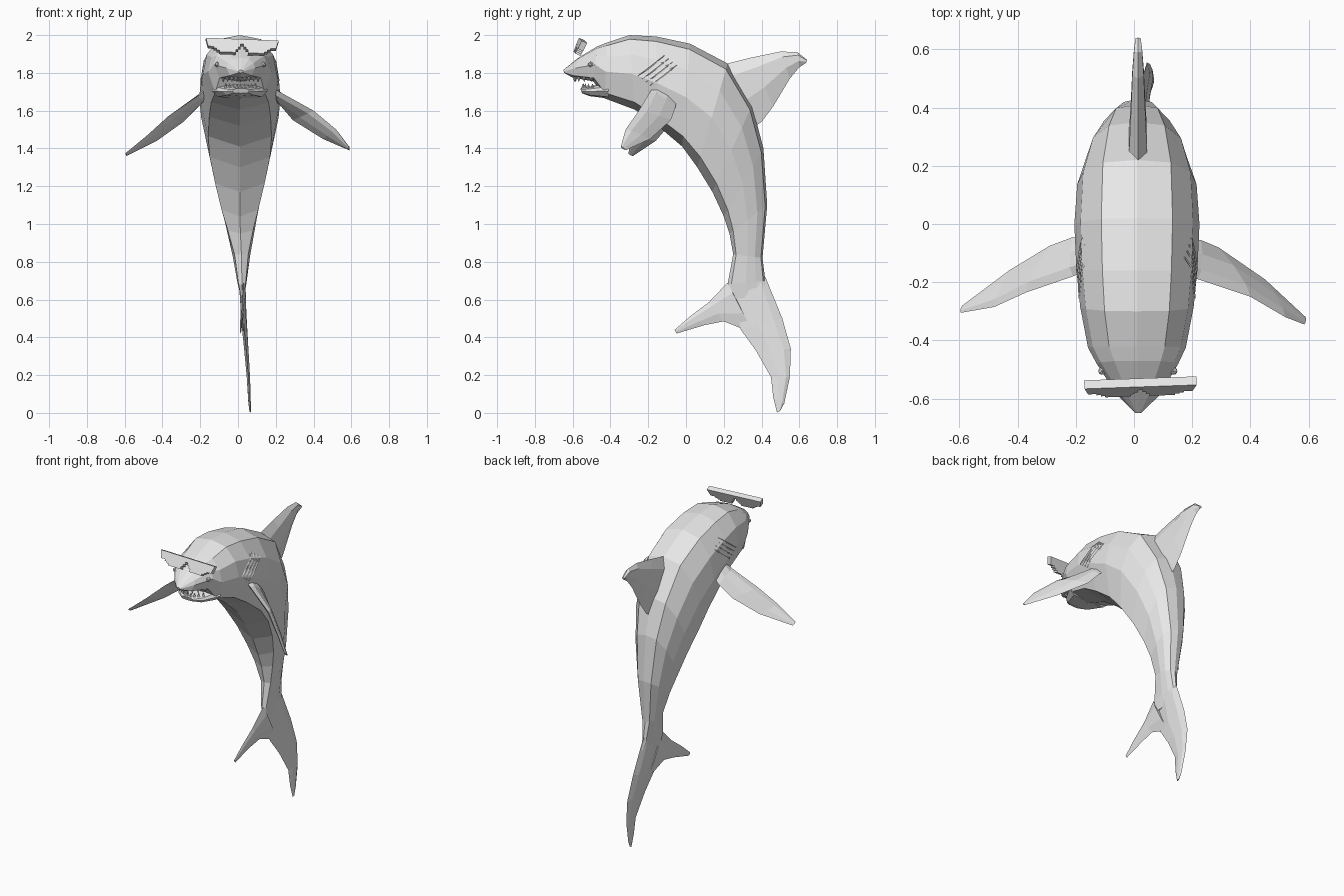
import bpy
import bmesh
import math
from mathutils import Vector, Matrix
from mathutils.bvhtree import BVHTree

if "Cube" in bpy.data.objects:
    bpy.data.objects.remove(bpy.data.objects["Cube"])

grey = bpy.data.materials.new("light grey")
grey.diffuse_color = (0.8, 0.8, 0.8, 1)
grey.use_nodes = True
grey.node_tree.nodes["Principled BSDF"].inputs["Base Color"].default_value = grey.diffuse_color


def finish(name, bm):
    bmesh.ops.recalc_face_normals(bm, faces=bm.faces[:])
    me = bpy.data.meshes.new(name)
    bm.to_mesh(me)
    bm.free()
    me.materials.append(grey)
    ob = bpy.data.objects.new(name, me)
    bpy.context.collection.objects.link(ob)
    return ob


def loft(name, rings):
    """Skin a row of closed rings and cap both ends."""
    bm = bmesh.new()
    vs = [[bm.verts.new(p) for p in r] for r in rings]
    n = len(vs[0])
    for a, b in zip(vs, vs[1:]):
        for i in range(n):
            j = (i + 1) % n
            bm.faces.new((a[i], a[j], b[j], b[i]))
    bm.faces.new(vs[0])
    bm.faces.new(vs[-1])
    return finish(name, bm)


# cross-section: sideways fraction, fraction of the way from back to belly
HALF = [(0.57, 0.055), (0.9, 0.26), (1, 0.52), (0.78, 0.9)]
SECTION = [(0, 0)] + HALF + [(0, 1)] + [(-u, v) for u, v in reversed(HALF)]


def body_rings(table):
    rings = []
    for ty, tz, by, bz, w, cx in table:
        top, bot = Vector((cx, ty, tz)), Vector((cx, by, bz))
        rings.append([top.lerp(bot, v) + Vector((u * w, 0, 0)) for u, v in SECTION])
    return rings


def fin(name, lead, trail, thick):
    """Blade between a leading and a trailing edge, thinning to the tip."""
    rings = []
    for i, (a, b) in enumerate(zip(lead, trail)):
        a, b = Vector(a), Vector(b)
        k = min(i, len(lead) - 2)
        along = Vector(lead[k + 1]) + Vector(trail[k + 1]) - Vector(lead[k]) - Vector(trail[k])
        t = thick * (1 - 0.75 * i / (len(lead) - 1))
        nrm = along.cross(b - a).normalized() * t
        p, q = a.lerp(b, 0.2), a.lerp(b, 0.6)
        rings.append([a, p + nrm, q + nrm, b, q - nrm, p - nrm])
    return loft(name, rings)


# body: back y, z, belly y, z, half width, centre x
body = loft("body", body_rings([
    (-0.65, 1.815, -0.645, 1.80, 0.012, 0.015),
    (-0.57, 1.88, -0.60, 1.775, 0.075, 0.015),
    (-0.47, 1.94, -0.49, 1.755, 0.14, 0.012),
    (-0.42, 1.96, -0.43, 1.665, 0.168, 0.01),
    (-0.30, 2.00, -0.27, 1.605, 0.195, 0.01),
    (-0.16, 1.993, -0.15, 1.52, 0.208, 0.01),
    (0.02, 1.955, -0.02, 1.41, 0.215, 0.01),
    (0.22, 1.85, 0.06, 1.30, 0.205, 0.01),
    (0.35, 1.63, 0.14, 1.17, 0.168, 0.01),
    (0.41, 1.40, 0.20, 1.04, 0.125, 0.01),
    (0.43, 1.10, 0.23, 0.95, 0.085, 0.013),
    (0.405, 0.82, 0.25, 0.84, 0.046, 0.018),
    (0.42, 0.70, 0.22, 0.68, 0.024, 0.021),
    (0.45, 0.62, 0.22, 0.60, 0.008, 0.025)]))

# lower jaw
loft("lower_jaw", body_rings([
    (-0.56, 1.718, -0.55, 1.692, 0.045, 0.015),
    (-0.51, 1.728, -0.51, 1.677, 0.095, 0.013),
    (-0.41, 1.75, -0.41, 1.664, 0.15, 0.01)]))

# teeth, upper row pointing down and lower row pointing up
bm = bmesh.new()
for i in range(9):
    t = (i - 4) / 4
    for x, y, z, turn in ((0.092 * t, -0.59 + 0.09 * t * t, 1.764, math.pi),
                          (0.078 * t, -0.545 + 0.05 * t * t, 1.732, 0)):
        bmesh.ops.create_cone(bm, segments=4, radius1=0.01, radius2=0, depth=0.026,
                              matrix=Matrix.Translation((0.014 + x, y, z)) @ Matrix.Rotation(turn, 4, 'X'))
finish("teeth", bm)

# tail fin: long lobe and short lobe
TX = (0.02, 0.033, 0.044, 0.055, 0.061, 0.065)
long_lead = [(0.42, 0.72), (0.51, 0.50), (0.555, 0.34), (0.55, 0.19), (0.52, 0.05), (0.498, 0.01)]
long_trail = [(0.25, 0.70), (0.29, 0.44), (0.37, 0.33), (0.45, 0.19), (0.462, 0.08), (0.482, 0.002)]
fin("tail_long_lobe", [(x, *p) for x, p in zip(TX, long_lead)],
    [(x, *p) for x, p in zip(TX, long_trail)], 0.016)
short_lead = [(0.22, 0.69), (0.12, 0.585), (0.02, 0.51), (-0.06, 0.44)]
short_trail = [(0.36, 0.42), (0.20, 0.485), (0.10, 0.465), (-0.05, 0.42)]
SX = (0.03, 0.022, 0.018, 0.014)
fin("tail_short_lobe", [(x, *p) for x, p in zip(SX, short_lead)],
    [(x, *p) for x, p in zip(SX, short_trail)], 0.012)

# dorsal fin
dl = [(0.15, 1.86), (0.22, 1.85), (0.35, 1.882), (0.50, 1.913), (0.59, 1.91), (0.64, 1.87)]
dt = [(0.34, 1.50), (0.40, 1.54), (0.46, 1.62), (0.55, 1.77), (0.60, 1.83), (0.638, 1.855)]
fin("dorsal_fin", [(0.014, *p) for p in dl], [(0.014, *p) for p in dt], 0.036)

# pectoral fins
fin("right_pectoral_fin",
    [(0.17, -0.17, 1.73), (0.22, -0.19, 1.70), (0.40, -0.25, 1.60), (0.52, -0.32, 1.50), (0.585, -0.345, 1.41)],
    [(0.16, -0.05, 1.68), (0.23, -0.055, 1.62), (0.29, -0.08, 1.55), (0.45, -0.19, 1.45), (0.59, -0.32, 1.39)],
    0.018)
fin("left_pectoral_fin",
    [(-0.16, -0.16, 1.72), (-0.21, -0.18, 1.68), (-0.37, -0.235, 1.57), (-0.48, -0.285, 1.47), (-0.595, -0.305, 1.375)],
    [(-0.15, -0.05, 1.68), (-0.21, -0.045, 1.62), (-0.29, -0.075, 1.54), (-0.43, -0.16, 1.44), (-0.59, -0.28, 1.36)],
    0.018)

# surface lookup for the details on the sides of the body
tree = BVHTree.FromPolygons([v.co.copy() for v in body.data.vertices],
                            [tuple(p.vertices) for p in body.data.polygons])


def on_skin(side, y, z):
    return tree.ray_cast(Vector((side, y, z)), Vector((-side, 0, 0)))[0]


for side, label in ((1, "right"), (-1, "left")):
    # gill slits
    for g in range(4):
        y0, z0 = -0.255 + 0.022 * g, 1.785 - 0.017 * g
        rings = []
        for k in range(5):
            y, z = y0 + 0.035 * k, z0 + 0.027 * k
            c = on_skin(side, y, z)
            w = 0.006 * math.sin(math.pi * (k + 0.4) / 4.8)
            rings.append([c + Vector((side * 0.004, 0, 0)), c + Vector((0, -w, w)),
                          c - Vector((side * 0.004, 0, 0)), c + Vector((0, w, -w))])
        loft(f"{label}_gill_slit_{g + 1}", rings)
    # eye
    bm = bmesh.new()
    bmesh.ops.create_icosphere(bm, subdivisions=1, radius=0.015,
                               matrix=Matrix.Translation(on_skin(side, -0.505, 1.845)))
    finish(f"{label}_eye", bm)

# stepped sunglasses floating over the snout
half = [(0.008, -0.028), (0.008, -0.045), (0.02, -0.045), (0.02, -0.06), (0.032, -0.06),
        (0.032, -0.078), (0.12, -0.078), (0.12, -0.068), (0.135, -0.068), (0.135, -0.058),
        (0.15, -0.058), (0.15, -0.048), (0.18, -0.048), (0.193, 0)]
outline = half + [(-x, z) for x, z in reversed(half)]
bm = bmesh.new()
face = bm.faces.new([bm.verts.new((x, -0.016, z)) for x, z in outline])
ext = bmesh.ops.extrude_face_region(bm, geom=[face])
bmesh.ops.translate(bm, vec=(0, 0.032, 0), verts=[v for v in ext["geom"] if isinstance(v, bmesh.types.BMVert)])
place = (Matrix.Translation((0.022, -0.545, 1.972)) @ Matrix.Rotation(math.radians(2), 4, 'Z')
         @ Matrix.Rotation(math.radians(2.2), 4, 'Y') @ Matrix.Rotation(math.radians(-24), 4, 'X'))
bm.transform(place)
finish("sunglasses", bm)
